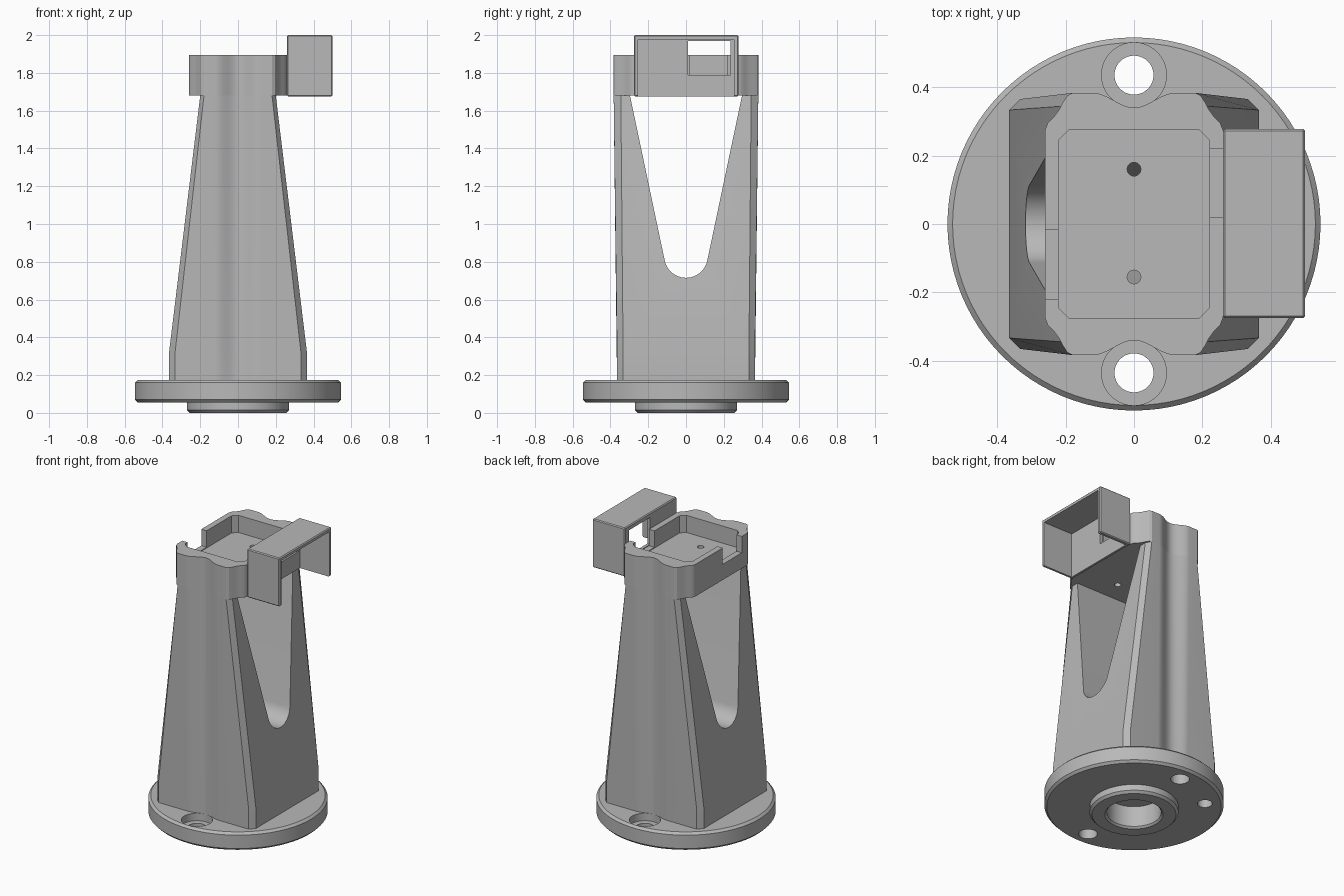
import bpy, bmesh, math

if "Cube" in bpy.data.objects:
    bpy.data.objects.remove(bpy.data.objects["Cube"], do_unlink=True)

grey = bpy.data.materials.new("plain grey")
grey.use_nodes = True
COLOUR = (0.48, 0.48, 0.48, 1)
grey.diffuse_color = COLOUR
grey.node_tree.nodes["Principled BSDF"].inputs["Base Color"].default_value = COLOUR


def make(name, bm):
    bmesh.ops.remove_doubles(bm, verts=bm.verts, dist=1e-5)
    bmesh.ops.recalc_face_normals(bm, faces=bm.faces)
    me = bpy.data.meshes.new(name)
    bm.to_mesh(me)
    bm.free()
    me.materials.append(grey)
    ob = bpy.data.objects.new(name, me)
    bpy.context.collection.objects.link(ob)
    return ob


def loft(name, rings):
    """Closed solid through rings of 3D points with equal counts."""
    bm = bmesh.new()
    loops = [[bm.verts.new(p) for p in ring] for ring in rings]
    n = len(loops[0])
    for a, b in zip(loops, loops[1:]):
        for i in range(n):
            j = (i + 1) % n
            bm.faces.new((a[i], a[j], b[j], b[i]))
    bm.faces.new(loops[0][::-1])
    bm.faces.new(loops[-1])
    return make(name, bm)


def box(name, lo, hi):
    (x0, y0, z0), (x1, y1, z1) = lo, hi
    return loft(name, [[(x0, y0, z), (x1, y0, z), (x1, y1, z), (x0, y1, z)]
                       for z in (z0, z1)])


def cylinder(name, x, y, r, z0, z1, n=40):
    t = [2 * math.pi * i / n for i in range(n)]
    return loft(name, [[(x + r * math.cos(a), y + r * math.sin(a), z) for a in t]
                       for z in (z0, z1)])


def cut(ob, *cutters):
    for c in cutters:
        m = ob.modifiers.new("cut", "BOOLEAN")
        m.operation, m.solver, m.object = "DIFFERENCE", "EXACT", c
        bpy.context.view_layer.objects.active = ob
        bpy.ops.object.modifier_apply(modifier=m.name)
        bpy.data.objects.remove(c, do_unlink=True)


def smooth(ob):
    bpy.ops.object.select_all(action="DESELECT")
    ob.select_set(True)
    bpy.context.view_layer.objects.active = ob
    bpy.ops.object.shade_smooth_by_angle(angle=math.radians(28))


def outline(corner, y, z):
    """Four-way symmetric section: corner points plus a soft groove front and back."""
    groove = []
    for i in range(-12, 13):
        x = 0.12 * i / 12
        dip = (y - 0.34) * (0.5 + 0.5 * math.cos(math.pi * i / 12))
        groove.append((x, dip - y))
    back = [(-x, -v) for x, v in groove]
    right = [(x, -v) for x, v in corner] + [(x, v) for x, v in corner[::-1]]
    left = [(-x, -v) for x, v in right]
    return [(px, py, z) for px, py in groove + right + back + left]


# Base flange with hub and blind bore, turned on z
profile = [(0, .15), (.165, .15), (.165, .012), (.177, 0), (.255, 0), (.27, .015),
           (.27, .055), (.53, .055), (.545, .07), (.545, .16), (.53, .175), (0, .175)]
bm = bmesh.new()
verts = [bm.verts.new((r, 0, z)) for r, z in profile]
edges = [bm.edges.new(p) for p in zip(verts, verts[1:])]
bmesh.ops.spin(bm, geom=verts + edges, cent=(0, 0, 0), axis=(0, 0, 1),
               angle=2 * math.pi, steps=96)
flange = make("base_flange", bm)
for s in (-1, 1):  # counterbored bolt holes
    cut(flange, cylinder("bolt", 0, s * .435, .057, -.1, .3),
        cylinder("counterbore", 0, s * .435, .095, .125, .3))
cut(flange, cylinder("dowel", -.307, .304, .045, -.1, .13))
smooth(flange)

# Tapered column with chamfered corners
foot = [(.333, .365), (.365, .333)]
neck = [(.18, .383), (.2, .345)]
column = loft("tapered_column", [outline(foot, .365, .175), outline(foot, .367, .32),
                                 outline(neck, .383, 1.68)])

# V-shaped opening with a rounded bottom, running through in x
arc = [(.115 * math.sin(a), .83 - .115 * math.cos(a))
       for a in [math.radians(-78 + 156 * i / 20) for i in range(21)]]
vee = [(-.305, 1.72)] + arc + [(.305, 1.72)]
cut(column, loft("vee", [[(x, y, z) for y, z in vee] for x in (-.6, .6)]))
smooth(column)

# Head block with pocket, wall notches and screw holes
shoulder = [(.18, .383), (.195, .375), (.208, .355), (.218, .335),
            (.235, .312), (.252, .295), (.26, .275)]
head = loft("head_block", [outline(shoulder, .383, z) for z in (1.68, 1.895)])
octagon = [(.22, .245), (.19, .275), (-.19, .275), (-.22, .245),
           (-.22, -.245), (-.19, -.275), (.19, -.275), (.22, -.245)]
cut(head, loft("pocket", [[(x, y, z) for x, y in octagon] for z in (1.78, 2.1)]),
    box("notch_left", (.2, .02, 1.785), (.4, .22, 2.1)),
    box("notch_right", (-.4, -.22, 1.785), (-.2, -.018, 2.1)),
    cylinder("screw_front", 0, -.155, .02, 1.5, 2, 24),
    cylinder("screw_back", 0, .16, .02, 1.5, 2, 24))
smooth(head)

# Side hood, open outward and below, with a window toward the pocket
hood = box("side_hood", (.26, -.275, 1.675), (.5, .278, 2))
bev = hood.modifiers.new("bevel", "BEVEL")
bev.width, bev.segments = .006, 1
bpy.context.view_layer.objects.active = hood
bpy.ops.object.modifier_apply(modifier="bevel")
cut(hood, box("hollow", (.28, -.255, 1.5), (.7, .255, 1.977)),
    box("window", (.2, .01, 1.79), (.4, .235, 1.97)))
